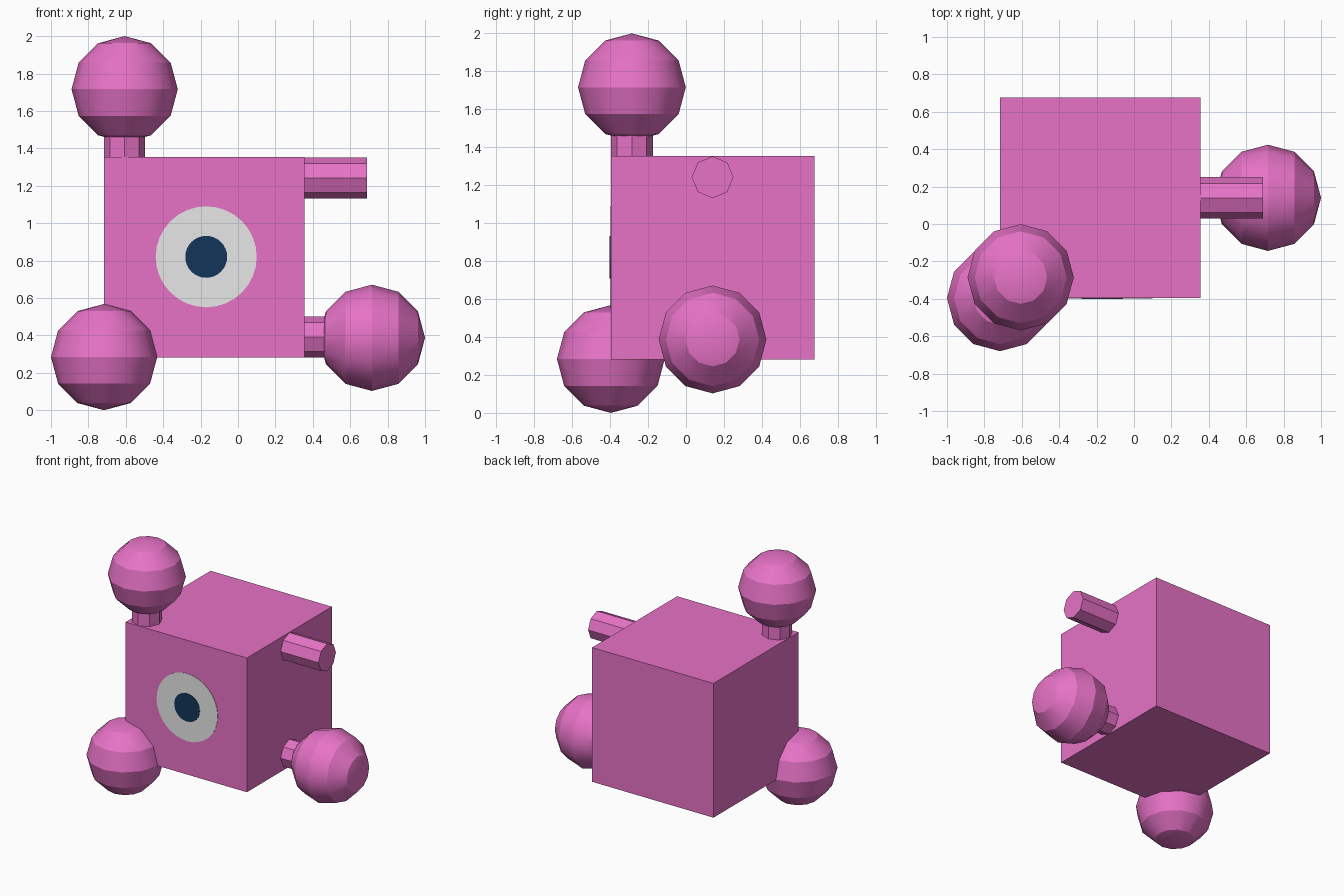
import bpy, bmesh, math
from mathutils import Matrix, Vector

if "Cube" in bpy.data.objects:
    bpy.data.objects.remove(bpy.data.objects["Cube"])


def material(name, rgb):
    m = bpy.data.materials.new(name)
    m.diffuse_color = (*rgb, 1)
    m.use_nodes = True
    m.node_tree.nodes["Principled BSDF"].inputs["Base Color"].default_value = m.diffuse_color
    return m


PINK = material("pink", (0.80, 0.17, 0.57))
GREY = material("pale grey", (0.80, 0.80, 0.80))
NAVY = material("dark navy", (0.006, 0.036, 0.10))

TURN = {'X': Matrix.Rotation(math.pi / 2, 4, 'Y'),
        'Y': Matrix.Rotation(math.pi / 2, 4, 'X'),
        'Z': Matrix.Identity(4)}


def finish(name, bm, loc, mat):
    me = bpy.data.meshes.new(name)
    bm.to_mesh(me)
    bm.free()
    me.materials.append(mat)
    ob = bpy.data.objects.new(name, me)
    ob.location = loc
    bpy.context.collection.objects.link(ob)
    return ob


def ball(name, loc, axis, r=0.284):
    """Low-poly ball: rounded around its axis, crisp between rings."""
    bm = bmesh.new()
    bmesh.ops.create_uvsphere(bm, u_segments=12, v_segments=6, radius=r)
    for f in bm.faces:
        f.smooth = True
    for e in bm.edges:
        e.smooth = abs(e.verts[0].co.z - e.verts[1].co.z) > 1e-4
    bm.transform(TURN[axis])
    finish(name, bm, loc, PINK)


def rod(name, loc, axis, r, length, sides, mat):
    bm = bmesh.new()
    bmesh.ops.create_cone(bm, cap_ends=True, segments=sides,
                          radius1=r, radius2=r, depth=length)
    bm.transform(TURN[axis])
    finish(name, bm, loc, mat)


# Cube body
HALF = 0.536
C = Vector((-0.180, 0.140, 0.818))
bm = bmesh.new()
bmesh.ops.create_cube(bm, size=2 * HALF)
finish("body", bm, C, PINK)

# Octagonal pegs: two on the right face, one on top
rod("upper_right_peg", (0.515, 0.14, 1.242), 'X', 0.11, 0.35, 8, PINK)
rod("lower_right_peg", (0.515, 0.14, 0.391), 'X', 0.11, 0.35, 8, PINK)
rod("top_peg", (-0.606, -0.285, 1.51), 'Z', 0.11, 0.35, 8, PINK)

# Balls: on the top peg, on the lower right peg, and on the bottom front corner
ball("top_ball", (-0.606, -0.285, 1.716), 'Z')
ball("right_ball", (0.716, 0.14, 0.387), 'X')
ball("corner_ball", (-0.716, -0.396, 0.284), 'Z')

# Eye plates on the front face
front = C.y - HALF
rod("eye_white", (-0.17, front, 0.82), 'Y', 0.27, 0.006, 32, GREY)
rod("pupil", (-0.17, front - 0.002, 0.82), 'Y', 0.112, 0.008, 32, NAVY)
